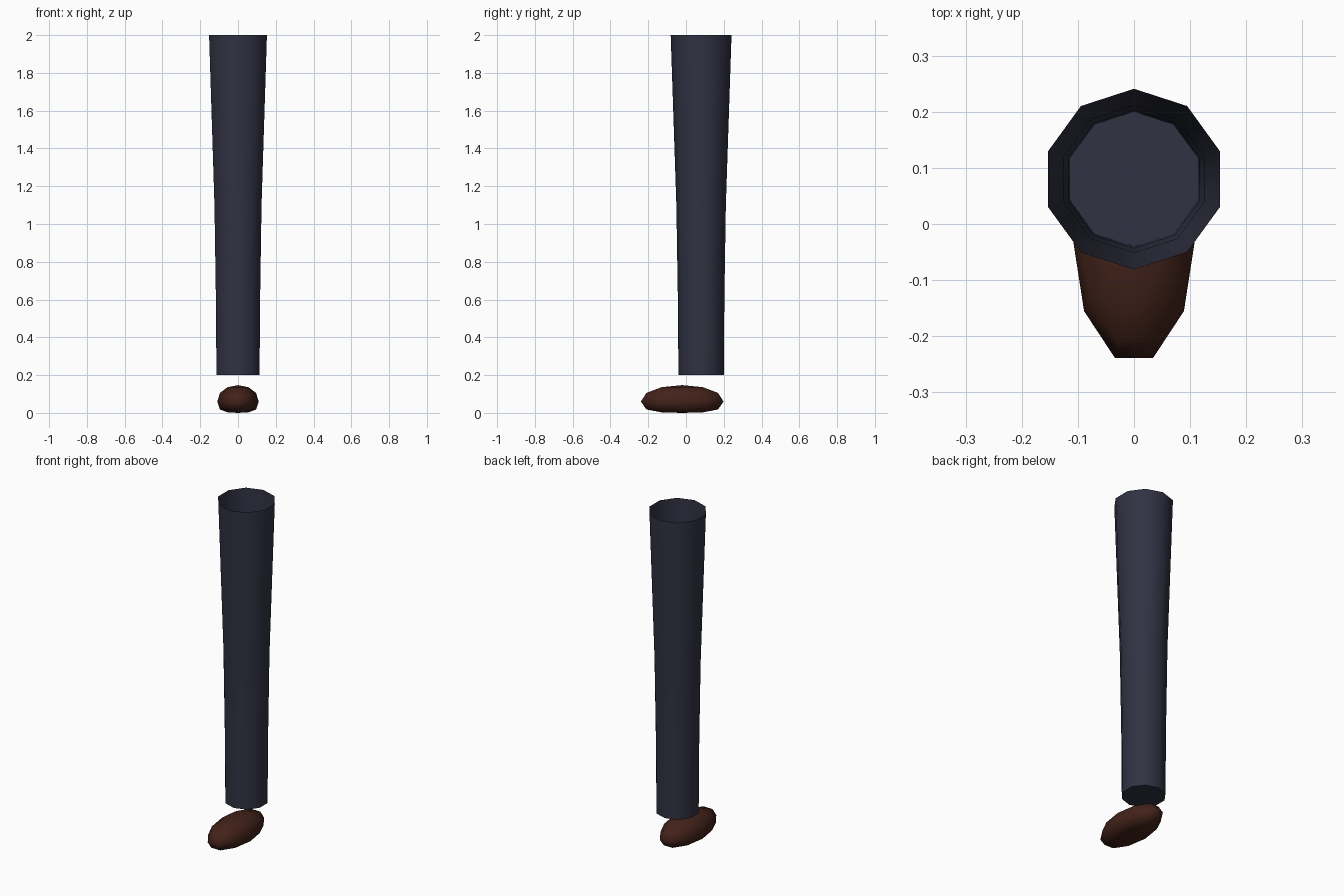
import bpy, bmesh, math

if "Cube" in bpy.data.objects:
    bpy.data.objects.remove(bpy.data.objects["Cube"])

SIDES = 10


def material(name, rgb):
    mat = bpy.data.materials.new(name)
    mat.diffuse_color = (*rgb, 1)
    mat.use_nodes = True
    mat.node_tree.nodes["Principled BSDF"].inputs["Base Color"].default_value = mat.diffuse_color
    return mat


def finish(name, bm, mat, angle):
    bmesh.ops.recalc_face_normals(bm, faces=bm.faces)
    mesh = bpy.data.meshes.new(name)
    bm.to_mesh(mesh)
    bm.free()
    obj = bpy.data.objects.new(name, mesh)
    bpy.context.collection.objects.link(obj)
    mesh.materials.append(mat)
    bpy.ops.object.select_all(action='DESELECT')
    obj.select_set(True)
    bpy.context.view_layer.objects.active = obj
    bpy.ops.object.shade_smooth_by_angle(angle=math.radians(angle))


def stack(rings, cy):
    """Skin decagon rings given as (x radius, y radius, z)."""
    bm = bmesh.new()
    loops = []
    for rx, ry, z in rings:
        angles = [math.radians(18 + 36 * i) for i in range(SIDES)]
        loops.append([bm.verts.new((rx * math.cos(a), cy + ry * math.sin(a), z))
                      for a in angles])
    for a, b in zip(loops, loops[1:]):
        for i in range(SIDES):
            j = (i + 1) % SIDES
            bm.faces.new((a[i], a[j], b[j], b[i]))
    return bm, loops


def fan(bm, loop, tip):
    v = bm.verts.new(tip)
    for i in range(SIDES):
        bm.faces.new((loop[i], loop[(i + 1) % SIDES], v))


# Trouser leg: tapered tube, closed at the ankle and open at the top
bm, loops = stack([(r, r, z) for r, z in
                   ((0.12, 0.2), (0.123, 0.6), (0.131, 1.1), (0.161, 2.0))], 0.08)
bm.faces.new(loops[0])
finish("trouser_leg", bm, material("navy_cloth", (0.030, 0.032, 0.055)), 50)

# Shoe: squashed sphere with a flattened sole, an edge facing the toe
bm = bmesh.new()
profile = [(0.5, 0.003), (0.866, 0.018), (1.0, 0.06), (0.866, 0.106), (0.5, 0.136)]
bm.free()
bm, loops = stack([(0.23 * s, 0.11 * s, z) for s, z in profile], 0)
fan(bm, loops[0], (0, 0, 0))
fan(bm, loops[-1], (0, 0, 0.147))
# turn the long axis from x to y
for v in bm.verts:
    v.co.x, v.co.y = -v.co.y, v.co.x - 0.02
finish("shoe", bm, material("brown_leather", (0.055, 0.016, 0.010)), 60)
